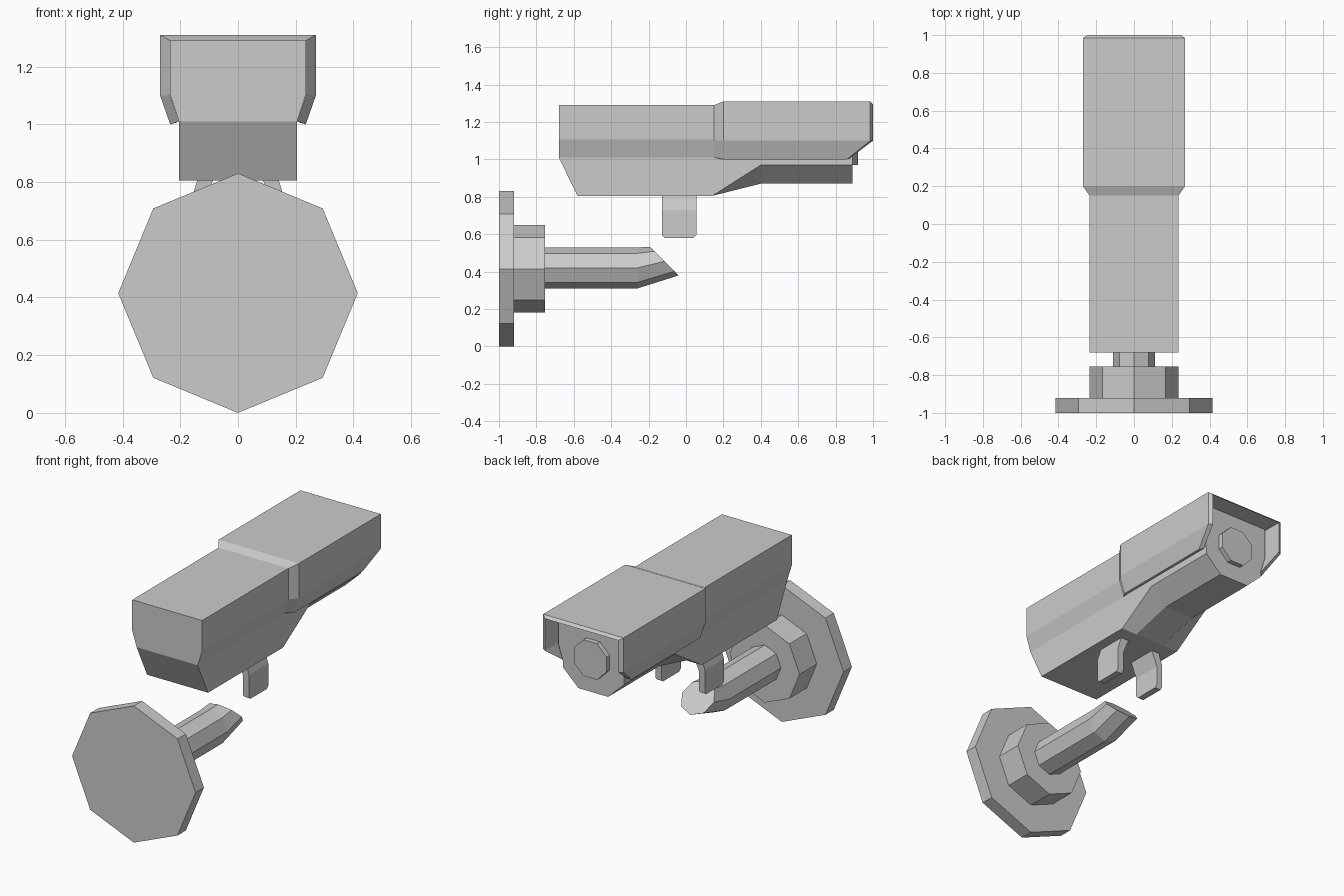
import bpy, bmesh, math

if "Cube" in bpy.data.objects:
    bpy.data.objects.remove(bpy.data.objects["Cube"])


def finish(name, bm):
    bmesh.ops.recalc_face_normals(bm, faces=bm.faces)
    mesh = bpy.data.meshes.new(name)
    bm.to_mesh(mesh)
    bm.free()
    obj = bpy.data.objects.new(name, mesh)
    bpy.context.collection.objects.link(obj)
    return obj


def both_sides(half):
    """Right-hand points from top to bottom, then their mirror images."""
    return half + [(-x, y, z) for x, y, z in reversed(half)]


def bridge(bm, a, b, closed=True):
    n = len(a)
    for i in range(n if closed else n - 1):
        j = (i + 1) % n
        bm.faces.new((a[i], a[j], b[j], b[i]))


def loft(name, rings, caps=True):
    bm = bmesh.new()
    rows = [[bm.verts.new(p) for p in r] for r in rings]
    for a, b in zip(rows, rows[1:]):
        bridge(bm, a, b)
    if caps:
        bm.faces.new(rows[0])
        bm.faces.new(rows[-1])
    return finish(name, bm)


def octagon(r, y, z, tilt=0.0, turn=0.0):
    """Eight-sided ring facing +y, tilted upward about x."""
    pts = []
    for i in range(8):
        a = math.radians(45 * i) + turn
        h = r * math.cos(a)
        pts.append((r * math.sin(a), y - h * math.sin(tilt), z + h * math.cos(tilt)))
    return pts


# Wall mount: plate, collar and arm with an upturned end
MZ = 0.415
loft("wall_plate", [octagon(0.415, -1, MZ), octagon(0.415, -0.92, MZ)])
loft("mount_collar", [octagon(0.235, -0.92, MZ), octagon(0.235, -0.755, MZ)])
loft("mount_arm", [octagon(0.11, -0.755, 0.42), octagon(0.11, -0.26, 0.42),
                   octagon(0.107, -0.115, 0.455, math.radians(45))])

# Camera body: boxy rear that narrows to a chamfered barrel
def body_ring(y, y_low, x_low, side_z, low_z):
    return both_sides([(0.235, y, 1.29), (0.235, y, 1.105), (0.205, y, 1.01),
                       (0.205, y_low, side_z), (x_low, y_low, low_z)])


bm = bmesh.new()
rows = [[bm.verts.new(p) for p in r] for r in (
    body_ring(-0.68, -0.58, 0.1, 0.805, 0.805),
    body_ring(0.14, 0.14, 0.1, 0.805, 0.805),
    body_ring(0.4, 0.4, 0.1, 0.97, 0.87),
    body_ring(0.89, 0.89, 0.1, 0.97, 0.87))]
for a, b in zip(rows, rows[1:]):
    bridge(bm, a, b)
back = rows[0]
bm.faces.new(back[:3] + back[7:])
bm.faces.new(back[2:8])
bm.faces.new(rows[-1])
finish("camera_body", bm)

# Hood: shell around the front half, open at the lens and cut back below
def hood_ring(x, x_low, y, y_low, top, low):
    return both_sides([(x, y, top), (x, y, 1.1), (x_low, y_low, low)][::-1])


bm = bmesh.new()
rows = [[bm.verts.new(p) for p in r] for r in (
    hood_ring(0.235, 0.205, 0.15, 0.15, 1.29, 1.01),
    hood_ring(0.27, 0.235, 0.2, 0.2, 1.31, 1.0),
    hood_ring(0.27, 0.235, 0.985, 0.86, 1.31, 1.0),
    hood_ring(0.247, 0.213, 1.0, 0.875, 1.294, 1.006),
    hood_ring(0.24, 0.208, 0.2, 0.2, 1.294, 1.01))]
for a, b in zip(rows, rows[1:] + rows[:1]):
    bridge(bm, a, b, closed=False)
for end in (0, -1):
    bm.faces.new([r[end] for r in rows[1:]])
    bm.faces.new([rows[i][end] for i in (0, 1, 4)])
finish("hood", bm)

# Lens
r = 0.11 / math.cos(math.pi / 8)
loft("lens", [octagon(r, 0.86, 1.08, 0, math.pi / 8),
              octagon(r, 0.92, 1.08, 0, math.pi / 8)])

# Two bent bracket legs under the body
profile = [(0.14, 0.81), (0.165, 0.73), (0.165, 0.595), (0.165, 0.58),
           (0.125, 0.58), (0.125, 0.595), (0.125, 0.715), (0.085, 0.81)]
for side, label in ((1, "right"), (-1, "left")):
    rings = []
    for s in (-1, 1):
        rings.append([(side * x, -0.037 + s * (0.092 if z > 0.585 else 0.077), z)
                      for x, z in profile])
    loft("bracket_leg_" + label, rings)
